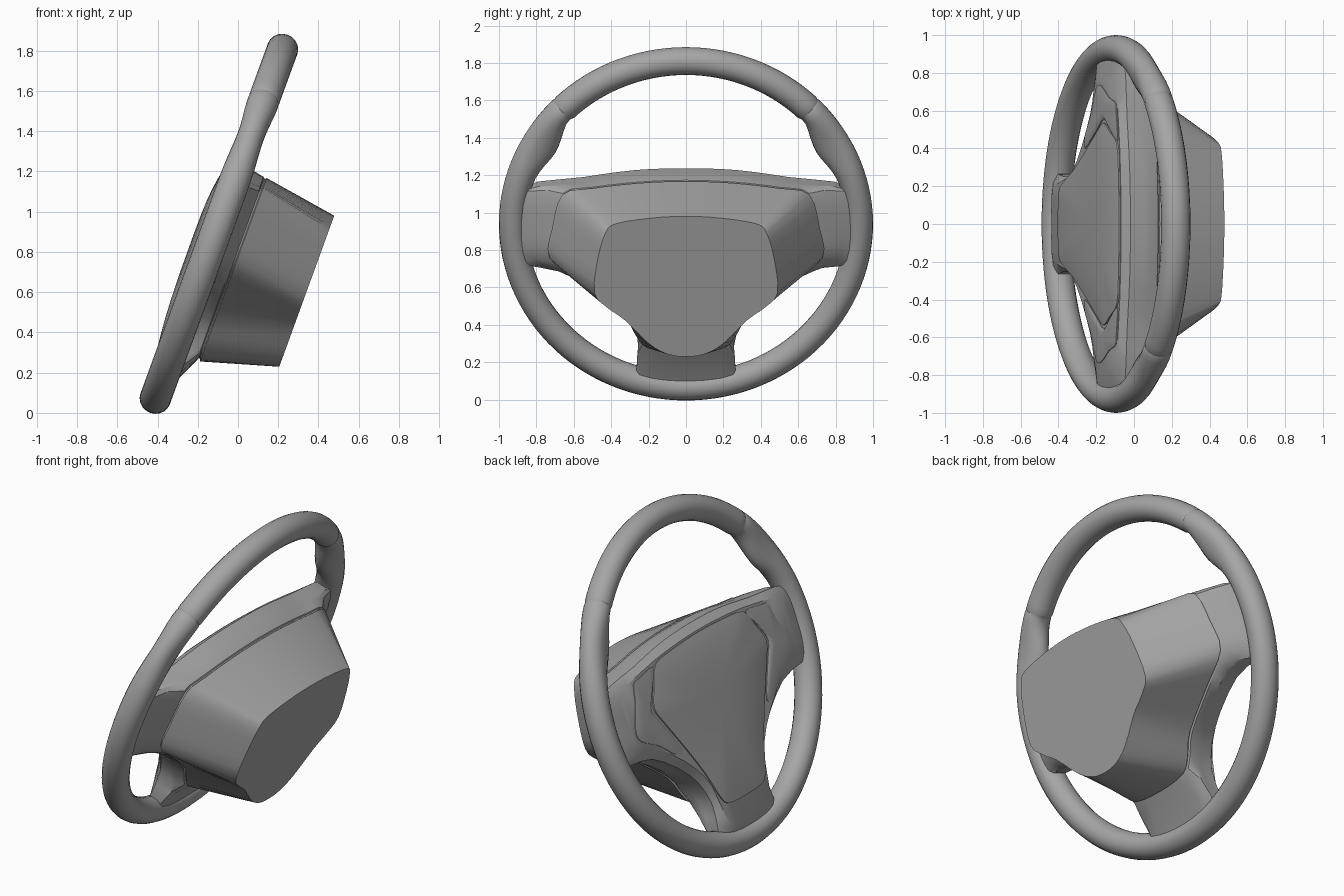
import bpy, bmesh
from math import sin, cos, pi, radians, exp, degrees
from mathutils import Vector, Matrix

cube = bpy.data.objects.get("Cube")
if cube:
    bpy.data.objects.remove(cube)

grey = bpy.data.materials.new("satin grey")
grey.use_nodes = True
grey.diffuse_color = (0.38, 0.38, 0.38, 1)
grey.node_tree.nodes["Principled BSDF"].inputs["Base Color"].default_value = grey.diffuse_color

# Wheel frame: x = depth away from the driver, y = sideways, z = up the wheel
TILT = Matrix.Translation((-0.095, 0, 0.94)) @ Matrix.Rotation(radians(20), 4, 'Y')


def finish(name, bm, angle=32):
    bmesh.ops.recalc_face_normals(bm, faces=bm.faces)
    bm.transform(TILT)
    mesh = bpy.data.meshes.new(name)
    bm.to_mesh(mesh)
    bm.free()
    mesh.materials.append(grey)
    ob = bpy.data.objects.new(name, mesh)
    bpy.context.collection.objects.link(ob)
    bpy.ops.object.select_all(action='DESELECT')
    ob.select_set(True)
    bpy.context.view_layer.objects.active = ob
    bpy.ops.object.shade_smooth_by_angle(angle=radians(angle))
    return ob


def bridge(bm, a, b):
    for i in range(len(a)):
        j = (i + 1) % len(a)
        bm.faces.new((a[i], a[j], b[j], b[i]))


def smooth_loop(pts, steps=3):
    """Closed Catmull-Rom resampling of a list of (y, z) points."""
    out, n = [], len(pts)
    for i in range(n):
        p0, p1, p2, p3 = (Vector(pts[(i + k) % n]) for k in (-1, 0, 1, 2))
        for s in range(steps):
            t = s / steps
            out.append(0.5 * (2 * p1 + (p2 - p0) * t + (2 * p0 - 5 * p1 + 4 * p2 - p3) * t ** 2
                              + (3 * p1 - p0 - 3 * p2 + p3) * t ** 3))
    return out


def mirrored(half):
    return half + [(-y, z) for y, z in half[-2:0:-1]]


# Rim: swept tube with thumb swellings and two seam grooves
def build_rim():
    bm = bmesh.new()
    marks = [45 + d for d in (-0.7, 0, 0.7)]
    angles = sorted({a for a in range(-90, 91, 3) if a != 45} | set(marks))
    angles += [180 - a for a in reversed(angles) if -90 < a < 90]
    rings = []
    for a in angles:
        side = a if a <= 90 else 180 - a
        swell = 0.045 * exp(-((side - 30) / 9) ** 2) - 0.014 * exp(-((side - 43) / 4) ** 2)
        swell = swell if side < 45 else 0
        pinch = 0.95 if side == 45 else 1
        ring = []
        for k in range(20):
            b = 2 * pi * k / 20
            inward = max(0, -cos(b))
            r = 0.926 + pinch * 0.074 * cos(b) - swell * inward
            depth = pinch * (0.078 - 0.25 * max(0, swell)) * sin(b)
            t = radians(a)
            ring.append(bm.verts.new((depth, r * cos(t), r * sin(t))))
        rings.append(ring)
    for i, ring in enumerate(rings):
        bridge(bm, ring, rings[(i + 1) % len(rings)])
    finish("rim", bm)


# Hub and spokes: loft from the flat column face towards the driver
BACK = [(0, .234), (.2, .222), (.38, .19), (.43, .14), (.47, 0), (.49, -.2),
        (.42, -.287), (.33, -.355), (.2, -.49), (.1, -.55), (0, -.565)]
SHROUD = [(0, .295), (.25, .285), (.5, .255), (.66, .22), (.715, .03), (.73, -.14),
          (.56, -.28), (.34, -.46), (.27, -.58), (.2, -.655), (0, -.675)]
FLARE = [(0, .305), (.25, .295), (.5, .26), (.74, .22), (.82, .03), (.81, -.17),
         (.6, -.28), (.35, -.46), (.26, -.62), (.24, -.75), (0, -.78)]
ARMS = [(0, .305), (.27, .295), (.55, .255), (.88, .2), (.92, 0), (.89, -.2),
        (.62, -.26), (.36, -.45), (.25, -.65), (.25, -.88), (0, -.91)]
FRONT = [(0, .26), (.27, .25), (.5, .225), (.76, .165), (.78, 0), (.75, -.14),
         (.58, -.22), (.34, -.42), (.22, -.62), (.19, -.8), (0, -.82)]


def build_hub():
    bm = bmesh.new()
    groove = [(y * 0.98, z * 0.98) for y, z in SHROUD]
    levels = [(.525, BACK), (.146, SHROUD), (.141, groove), (.134, groove), (.129, SHROUD),
              (.08, FLARE), (.045, ARMS), (-.03, ARMS), (-.066, FRONT)]
    loops = []
    for depth, half in levels:
        loops.append([bm.verts.new((depth, p.x, p.y)) for p in smooth_loop(mirrored(half))])
    for a, b in zip(loops, loops[1:]):
        bridge(bm, a, b)
    bm.faces.new(loops[0])
    caps = [bm.faces.new(loops[-1])]
    bmesh.ops.triangulate(bm, faces=caps)
    finish("hub_and_spokes", bm)


# Domed pad: concentric rings rising towards the driver
def dome(name, outline, centre, edge, height, sharp=3):
    bm = bmesh.new()
    c = Vector(centre)
    pts = smooth_loop(outline, sharp)
    profile = [(1, edge + .03), (1, edge)]
    profile += [(s, edge - height * (1 - s ** 3)) for s in (.97, .88, .74, .55, .3)]
    loops = []
    for s, depth in profile:
        loops.append([bm.verts.new((depth, *(c + (p - c) * s))) for p in pts])
    for a, b in zip(loops, loops[1:]):
        bridge(bm, a, b)
    tip = bm.verts.new((edge - height, *c))
    last = loops[-1]
    for i, v in enumerate(last):
        bm.faces.new((v, last[(i + 1) % len(last)], tip))
    finish(name, bm)


PAD = [(0, .25), (.25, .24), (.42, .215), (.49, .1), (.535, 0), (.48, -.11),
       (.37, -.3), (.28, -.47), (.215, -.63), (.16, -.69), (0, -.7)]
SIDE = [(.44, .21), (.58, .195), (.64, .18), (.67, .08), (.73, -.04), (.72, -.12),
        (.58, -.2), (.47, -.29), (.4, -.29), (.5, -.105), (.555, 0), (.505, .1)]

build_rim()
build_hub()
dome("horn_pad", mirrored(PAD), (0, -.1), -.074, .026)
for label, s in (("left", 1), ("right", -1)):
    dome(label + "_spoke_panel", [(s * y, z) for y, z in SIDE], (s * .6, -.02), -.07, .008)
